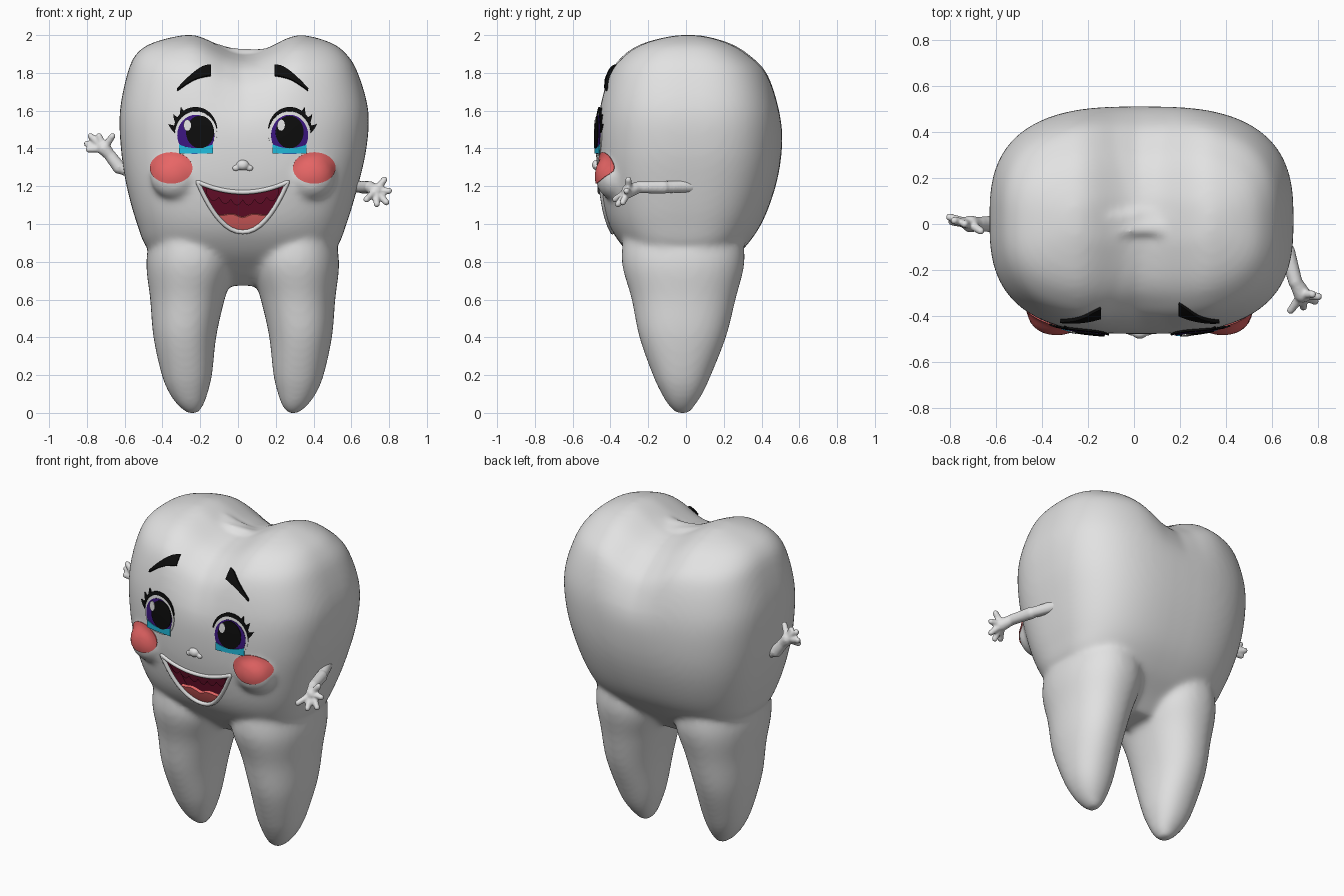
import bpy, bmesh, math
from mathutils import Matrix, Vector
from mathutils.bvhtree import BVHTree

if "Cube" in bpy.data.objects:
    bpy.data.objects.remove(bpy.data.objects["Cube"])

C = 0.025  # x of the face's mirror line


def material(name, rgb):
    m = bpy.data.materials.new(name)
    m.diffuse_color = (*rgb, 1)
    m.use_nodes = True
    m.node_tree.nodes["Principled BSDF"].inputs["Base Color"].default_value = m.diffuse_color
    return m


WHITE = material("tooth_white", (0.76, 0.76, 0.76))
CORAL = material("coral", (0.85, 0.14, 0.14))
MAROON = material("dark_red", (0.10, 0.003, 0.016))
GUM = material("maroon", (0.14, 0.005, 0.024))
BLACK = material("black", (0.004, 0.004, 0.004))
PURPLE = material("purple", (0.045, 0.008, 0.22))
CYAN = material("cyan", (0.015, 0.52, 0.75))


def make(name, bm, mat):
    bmesh.ops.recalc_face_normals(bm, faces=bm.faces[:])
    me = bpy.data.meshes.new(name)
    bm.to_mesh(me)
    bm.free()
    ob = bpy.data.objects.new(name, me)
    bpy.context.scene.collection.objects.link(ob)
    me.materials.append(mat)
    me.shade_smooth()
    return ob


def bake(ob):
    dg = bpy.context.evaluated_depsgraph_get()
    me = bpy.data.meshes.new_from_object(ob.evaluated_get(dg))
    ob.modifiers.clear()
    ob.data = me


def fuse(ob, voxel, smooth, mat):
    r = ob.modifiers.new("fuse", 'REMESH')
    r.mode = 'VOXEL'
    r.voxel_size = voxel
    s = ob.modifiers.new("soften", 'SMOOTH')
    s.iterations = smooth
    bake(ob)
    ob.data.materials.clear()
    ob.data.materials.append(mat)
    ob.data.shade_smooth()


def ball(bm, centre, radii, seg=24):
    m = Matrix.Translation(centre) @ Matrix.Diagonal((*radii, 1))
    bmesh.ops.create_uvsphere(bm, u_segments=seg, v_segments=seg // 2, radius=1, matrix=m)


def loft(bm, rows, power, seg=72):
    """Skin rounded sections (z, left, right, front, back), smoothed between rows."""
    path = []
    for i in range(len(rows) - 1):
        p = [rows[max(0, min(len(rows) - 1, i + k))] for k in (-1, 0, 1, 2)]
        for k in range(5):
            t = k / 5
            path.append([b + 0.5 * t * (c - a + t * (2*a - 5*b + 4*c - d + t * (3*(b - c) + d - a)))
                         for a, b, c, d in zip(*p)])
    path.append(rows[-1])
    rings = []
    for z, xl, xr, yf, yb in path:
        ring = []
        for j in range(seg):
            c, s = math.cos(j * math.tau / seg), math.sin(j * math.tau / seg)
            x = math.copysign(abs(c) ** (2 / power), c) * (xr - xl) / 2 + (xl + xr) / 2
            y = math.copysign(abs(s) ** (2 / power), s) * (yb - yf) / 2 + (yf + yb) / 2
            ring.append(bm.verts.new((x, y, z)))
        rings.append(ring)
    for a, b in zip(rings, rings[1:]):
        for j in range(seg):
            k = (j + 1) % seg
            bm.faces.new((a[j], a[k], b[k], b[j]))
    bm.faces.new(rings[0][::-1])
    bm.faces.new(rings[-1])


# Tooth body: crown with a valley on top, two roots, cheek bulges
crown = [(.67, -.11, .16, -.10, .10), (.75, -.29, .34, -.20, .18), (.86, -.47, .51, -.32, .30),
         (1.0, -.535, .575, -.41, .40), (1.2, -.59, .635, -.46, .475), (1.4, -.62, .68, -.477, .508),
         (1.6, -.625, .69, -.468, .503), (1.8, -.585, .635, -.42, .445), (1.9, -.54, .575, -.345, .35),
         (1.96, -.455, .495, -.25, .255), (2.0, -.30, .36, -.11, .13), (2.008, -.15, .2, -.05, .06)]
root = [(-.01, -.265, -.215, -.05, .015), (.03, -.315, -.185, -.09, .045), (.1, -.365, -.16, -.132, .09),
        (.2, -.405, -.137, -.178, .135), (.4, -.448, -.115, -.248, .213), (.6, -.465, -.07, -.288, .263),
        (.8, -.485, -.015, -.34, .31), (1.0, -.45, -.06, -.32, .29)]
bm = bmesh.new()
loft(bm, crown, 2.8)
for v in bm.verts:
    d = abs(v.co.x - 0.04) / 0.31
    if d < 1:
        h = min(1, max(0, (v.co.z - 1.4) / 0.5))
        dip = math.cos(d * math.pi / 2) ** 2 * h * h * (3 - 2 * h)
        v.co.z -= 0.11 * dip
        v.co.y *= 1 - 0.04 * dip
loft(bm, root, 2.2)
loft(bm, [(z, 2*C - xr, 2*C - xl, yf, yb) for z, xl, xr, yf, yb in root], 2.2)
for s in (-1, 1):
    ball(bm, (C + s * .36, -.38, 1.25), (.13, .10, .125))
body = make("tooth_body", bm, WHITE)
fuse(body, 0.016, 12, WHITE)
zs = [v.co.z for v in body.data.vertices]
lo, hi = min(zs), max(zs)
for v in body.data.vertices:
    v.co.z = (v.co.z - lo) * 2 / (hi - lo)
tree = BVHTree.FromPolygons([v.co.copy() for v in body.data.vertices],
                            [tuple(p.vertices) for p in body.data.polygons])


def on_face(x, z, lift):
    hit = tree.ray_cast(Vector((x, -2, z)), Vector((0, 1, 0)))[0]
    return Vector((x, (hit.y if hit else -.4) - lift, z))


def plate(name, fn, mat, lift, nu=32, nv=6, thick=0.005):
    """Thin sheet fn(u, v) -> (x, z) laid on the front of the tooth."""
    bm = bmesh.new()
    g = [[bm.verts.new(on_face(*fn(i / nu, j / nv), lift)) for j in range(nv + 1)] for i in range(nu + 1)]
    for i in range(nu):
        for j in range(nv):
            bm.faces.new((g[i][j], g[i+1][j], g[i+1][j+1], g[i][j+1]))
    bmesh.ops.remove_doubles(bm, verts=bm.verts[:], dist=0.0004)
    ob = make(name, bm, mat)
    m = ob.modifiers.new("thickness", 'SOLIDIFY')
    m.thickness, m.offset = thick, 0
    bake(ob)
    ob.data.set_sharp_from_angle(angle=math.radians(40))
    return ob


def disc(cx, cz, rx, rz, floor=-9):
    return lambda u, v: (cx + rx * v * math.cos(u * math.tau),
                         max(floor, cz + rz * v * math.sin(u * math.tau)))


# Eyes, lashes, brows and cheeks
for s, side in ((-1, "left"), (1, "right")):
    ex, ez, fl = C + s * .248, 1.475, 1.372
    px = ex + (.022 if s < 0 else 0)
    plate(side + "_eye_white", disc(ex, ez, .112, .122, fl - .008), WHITE, .004)
    plate(side + "_iris", disc(ex, ez - .005, .098, .108, fl), PURPLE, .007)
    plate(side + "_iris_glow", lambda u, v: (ex + (u * 2 - 1) * .09, fl + .002 + v * (.028 + .02 * (2*u - 1) ** 2)),
          CYAN, .010)
    plate(side + "_pupil", disc(px, ez + .012, .074, .086), BLACK, .013)
    plate(side + "_eye_shine", disc(ex - .045, ez + .048, .02, .03), WHITE, .016, 16, 3)

    def lash(u, v):
        a = math.radians(5 + 160 * u)
        r = 1 + v * (.05 + .13 * math.sin(u * math.pi))
        return ex + s * .112 * r * math.cos(a), ez + .122 * r * math.sin(a)
    plate(side + "_lash_line", lash, BLACK, .008, 32, 2, .008)
    for k in range(3):
        def spike(u, v):
            a = math.radians(12 + 20 * k) + (u - .5) * .3 * (1 - v) + .12 * v
            r = 1 + .36 * v
            return ex + s * .112 * r * math.cos(a), ez + .122 * r * math.sin(a)
        plate(f"{side}_lash_{k + 1}", spike, BLACK, .008, 3, 5, .008)

    def brow(u, v):
        half = .006 + .022 * min(1, u * 1.3)
        return C + s * (.345 - .175 * u), 1.712 + .1 * math.sin(u * 1.57) + (v * 2 - 1) * half
    plate(side + "_eyebrow", brow, BLACK, .008, 24, 3, .016)
    plate(side + "_cheek_blush", disc(C + s * .378, 1.297, .112, .083), CORAL, .004)

# Nose with two small wings
bm = bmesh.new()
ny = on_face(C, 1.305, 0).y
ball(bm, (C, ny, 1.312), (.034, .026, .028))
for s in (-1, 1):
    ball(bm, (C + s * .036, ny + .002, 1.296), (.02, .014, .016))
nose = make("nose", bm, WHITE)
fuse(nose, 0.005, 4, WHITE)


# Mouth outline
def low(t):
    return .957 + .265 * abs(t) ** 2.1


def top(t):
    return 1.168 + .054 * t * t


W = 0.238
ts = [math.sin((i / 24 - .5) * math.pi) for i in range(25)]
outline = [(C + W * t, low(t)) for t in ts] + [(C + W * t, top(t)) for t in ts[-2:0:-1]]

# Lip tube following the outline
cu = bpy.data.curves.new("lip", 'CURVE')
cu.dimensions = '3D'
cu.bevel_depth, cu.bevel_resolution = .012, 3
sp = cu.splines.new('POLY')
sp.points.add(len(outline) - 1)
for p, (x, z) in zip(sp.points, outline):
    p.co = (*on_face(x, z, .002), 1)
sp.use_cyclic_u = True
tmp = bpy.data.objects.new("lip_path", cu)
bpy.context.scene.collection.objects.link(tmp)
dg = bpy.context.evaluated_depsgraph_get()
lip_mesh = bpy.data.meshes.new_from_object(tmp.evaluated_get(dg))
bpy.data.objects.remove(tmp)
lip_mesh.materials.clear()
lip_mesh.materials.append(WHITE)
lip_mesh.shade_smooth()
bpy.context.scene.collection.objects.link(bpy.data.objects.new("lip", lip_mesh))

# Tongue and scalloped upper row inside the mouth
plate("tongue", lambda u, v: (C + .132 * (2*u - 1),
      low((2*u - 1) * .555) * (1 - v) + v * (1.048 - .012 * math.cos((2*u - 1) * 6) * (1 - abs(2*u - 1)))),
      CORAL, -.018, 32, 6, .02)
plate("upper_row", lambda u, v: (C + .19 * (2*u - 1),
      top((2*u - 1) * .8) - v * (.04 + .028 * abs(math.sin(u * math.pi * 6)))), GUM, -.022, 72, 3, .02)

# Mouth cavity cut into the body
bm = bmesh.new()
f = bm.faces.new([bm.verts.new((x, -.7, z)) for x, z in outline])
ext = bmesh.ops.extrude_face_region(bm, geom=[f])
for v in ext["geom"]:
    if isinstance(v, bmesh.types.BMVert):
        v.co.y = -.36
cutter = make("mouth_cutter", bm, WHITE)
cutter.hide_render = True
cutter.data.materials.append(MAROON)
for p in cutter.data.polygons:
    p.material_index = 1
body.data.materials.append(MAROON)
b = body.modifiers.new("mouth", 'BOOLEAN')
b.operation, b.solver, b.object = 'DIFFERENCE', 'EXACT', cutter
bake(body)
bpy.data.objects.remove(cutter)
body.data.set_sharp_from_angle(angle=math.radians(45))


# Arms with open hands, built from chains of balls fused together
def arm(name, path, palm, tips):
    bm = bmesh.new()

    def chain(a, b, ra, rb, n):
        for i in range(n + 1):
            r = ra + (rb - ra) * i / n
            ball(bm, Vector(a).lerp(Vector(b), i / n), (r, r, r), 12)
    for a, b in zip(path, path[1:]):
        chain(a, b, .036, .032, 10)
    chain(path[-1], palm, .03, .038, 6)
    for tip in tips:
        chain(palm, tip, .022, .0175, 8)
    ob = make(name, bm, WHITE)
    fuse(ob, .007, 4, WHITE)


arm("right_arm", [(.60, .03, 1.20), (.665, -.12, 1.195), (.70, -.25, 1.195)], (.73, -.305, 1.175),
    [(.775, -.305, 1.235), (.80, -.315, 1.175), (.785, -.335, 1.115), (.735, -.36, 1.105), (.68, -.375, 1.13)])
arm("left_arm", [(-.57, .0, 1.28), (-.63, .0, 1.30), (-.675, .0, 1.36)], (-.71, .0, 1.40),
    [(-.79, .01, 1.395), (-.80, .03, 1.425), (-.78, .015, 1.465), (-.735, .0, 1.465), (-.665, -.03, 1.465)])
